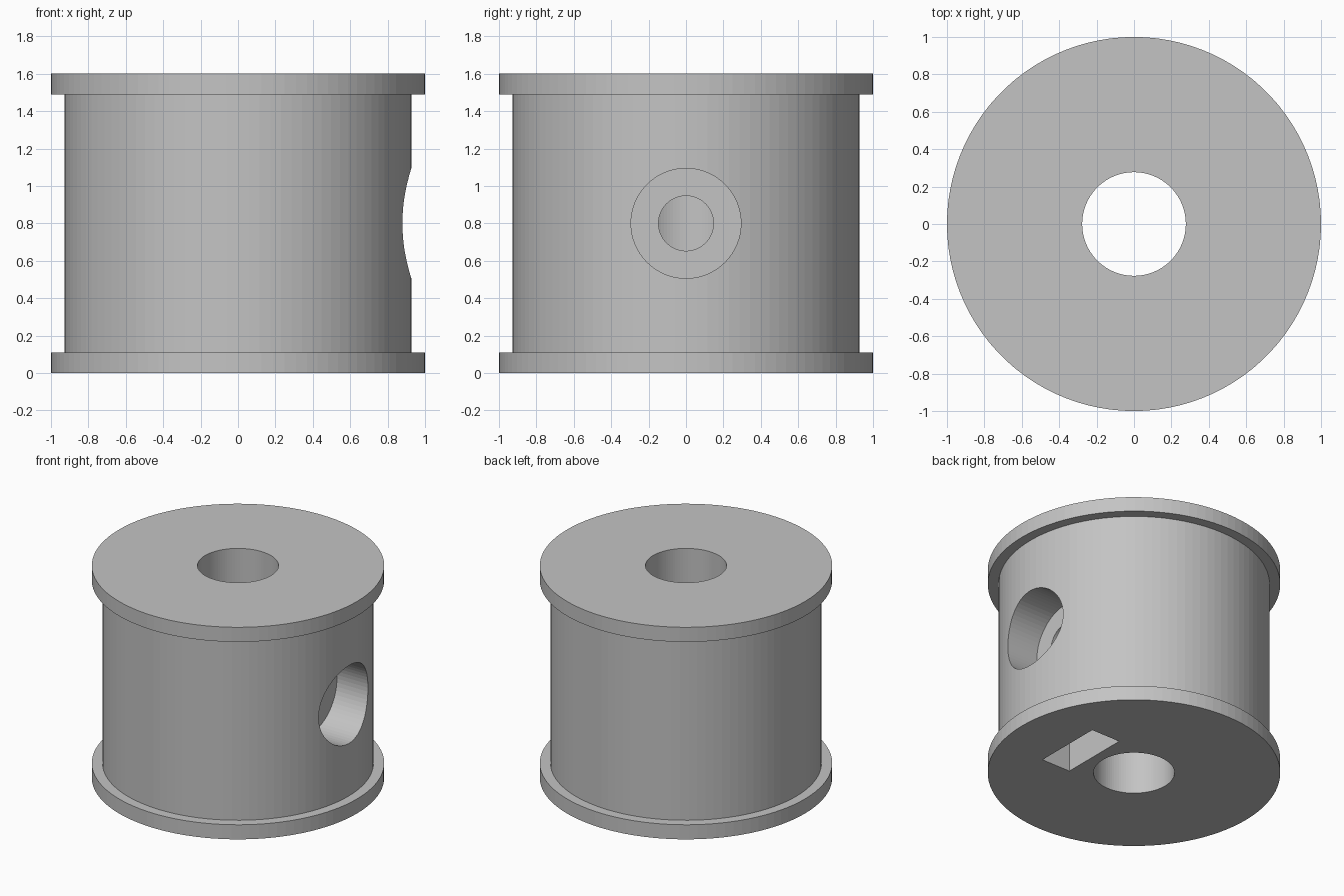
import bpy
import bmesh
from math import pi
from mathutils import Matrix, Vector

cube = bpy.data.objects.get("Cube")
if cube:
    bpy.data.objects.remove(cube, do_unlink=True)

SEGMENTS = 100
SCREW_Z = 0.8

grey = bpy.data.materials.new("plain_grey")
grey.use_nodes = True
grey.diffuse_color = (0.55, 0.55, 0.55, 1)
grey.node_tree.nodes["Principled BSDF"].inputs["Base Color"].default_value = grey.diffuse_color


def add_object(name, bm):
    bmesh.ops.recalc_face_normals(bm, faces=bm.faces)
    mesh = bpy.data.meshes.new(name)
    bm.to_mesh(mesh)
    bm.free()
    obj = bpy.data.objects.new(name, mesh)
    obj.data.materials.append(grey)
    bpy.context.collection.objects.link(obj)
    return obj


def lathe(name, profile):
    """Spin a closed (radius, height) profile around z."""
    bm = bmesh.new()
    verts = [bm.verts.new((r, 0, z)) for r, z in profile]
    edges = [bm.edges.new((v, verts[i - 1])) for i, v in enumerate(verts)]
    bmesh.ops.spin(bm, geom=verts + edges, cent=(0, 0, 0), axis=(0, 0, 1),
                   angle=2 * pi, steps=SEGMENTS, use_duplicate=False)
    bmesh.ops.remove_doubles(bm, verts=bm.verts, dist=1e-4)
    return add_object(name, bm)


def rod_x(name, radius, x0, x1):
    """Cylinder along x at the height of the screw."""
    bm = bmesh.new()
    place = Matrix.Translation(((x0 + x1) / 2, 0, SCREW_Z)) @ Matrix.Rotation(pi / 2, 4, 'Y')
    bmesh.ops.create_cone(bm, cap_ends=True, segments=64, radius1=radius,
                          radius2=radius, depth=x1 - x0, matrix=place)
    return add_object(name, bm)


def box(name, low, high):
    low, high = Vector(low), Vector(high)
    bm = bmesh.new()
    place = Matrix.Translation((low + high) / 2) @ Matrix.Diagonal((high - low).to_4d())
    place[3][3] = 1
    bmesh.ops.create_cube(bm, size=1, matrix=place)
    return add_object(name, bm)


def cut(target, cutter):
    cutter.hide_render = True
    mod = target.modifiers.new(cutter.name, 'BOOLEAN')
    mod.operation = 'DIFFERENCE'
    mod.solver = 'EXACT'
    mod.object = cutter
    bpy.context.view_layer.objects.active = target
    bpy.ops.object.modifier_apply(modifier=mod.name)
    bpy.data.objects.remove(cutter, do_unlink=True)


# Flanged drum with its central bore
BORE, DRUM, RIM = 0.277, 0.927, 1.0
drum = lathe("flanged_drum", [
    (BORE, 0), (RIM, 0), (RIM, 0.11), (DRUM, 0.11),
    (DRUM, 1.49), (RIM, 1.49), (RIM, 1.6), (BORE, 1.6)])

# Screw head recess, screw hole into the bore, nut slot open at the bottom
cut(drum, rod_x("head_recess", 0.294, 0.62, 1.2))
cut(drum, rod_x("screw_hole", 0.147, 0.1, 1.1))
cut(drum, box("nut_slot", (0.355, -0.265, -0.1), (0.595, 0.265, 1.09)))

# Shading that keeps the edges crisp
bpy.ops.object.select_all(action='DESELECT')
drum.select_set(True)
bpy.context.view_layer.objects.active = drum
bpy.ops.object.shade_smooth_by_angle(angle=pi / 180)
